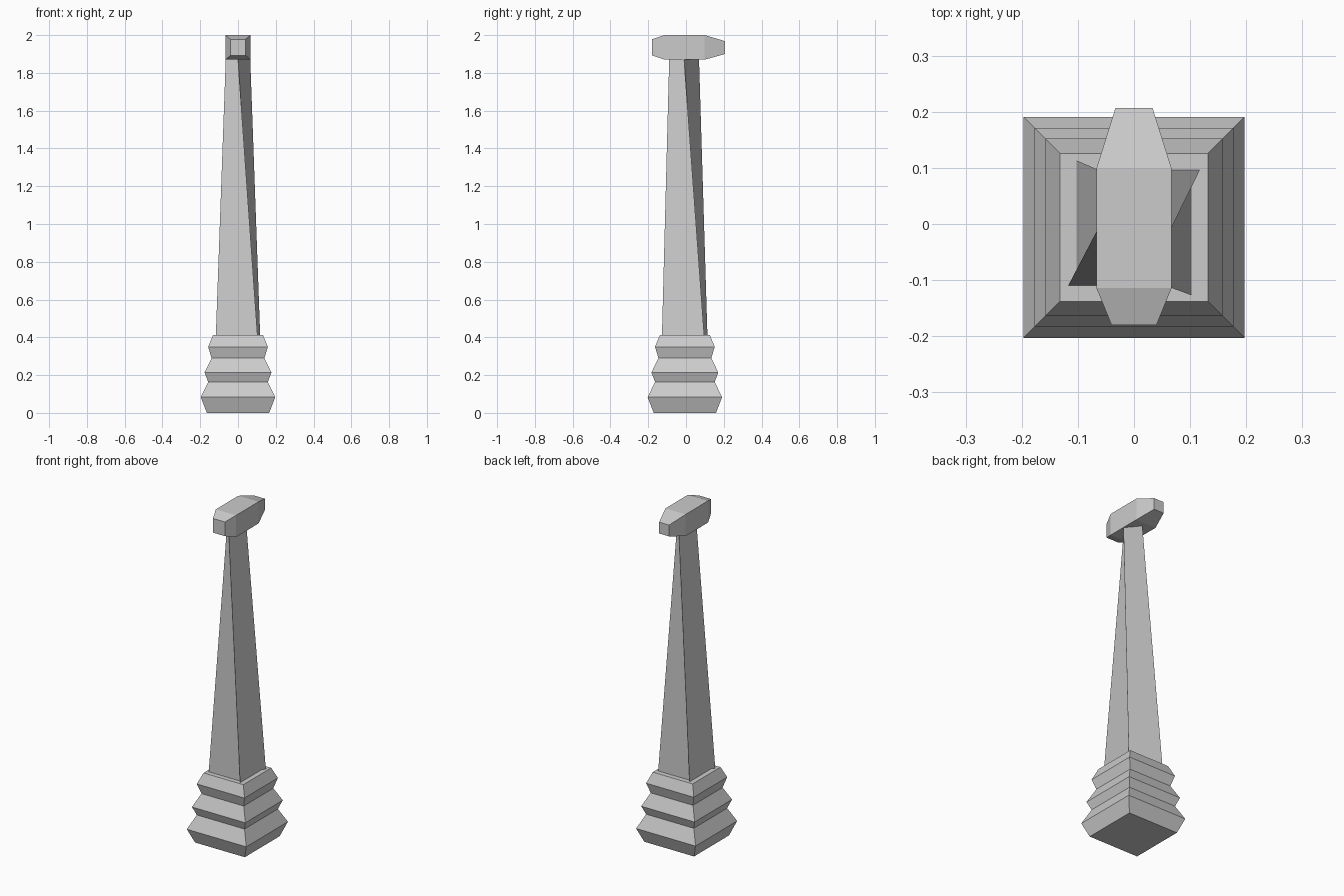
import bpy

if "Cube" in bpy.data.objects:
    bpy.data.objects.remove(bpy.data.objects["Cube"])

CY = -0.006  # shared y centre of base and shaft


def loft(name, rings):
    """Skin a list of 4-point rings with quads and close both ends."""
    verts = [p for ring in rings for p in ring]
    faces = [(3, 2, 1, 0)]
    for k in range(len(rings) - 1):
        a, b = 4 * k, 4 * k + 4
        for i in range(4):
            j = (i + 1) % 4
            faces.append((a + j, b + j, b + i, a + i))
    n = 4 * (len(rings) - 1)
    faces.append((n, n + 1, n + 2, n + 3))
    mesh = bpy.data.meshes.new(name)
    mesh.from_pydata(verts, [], faces)
    mesh.update()
    obj = bpy.data.objects.new(name, mesh)
    bpy.context.collection.objects.link(obj)
    return obj


def square(h, z):
    return [(x * h, y * h + CY, z) for x, y in ((-1, -1), (1, -1), (1, 1), (-1, 1))]


def end_section(y, hx, z0, z1):
    return [(hx, y, z0), (-hx, y, z0), (-hx, y, z1), (hx, y, z1)][::-1]


# stepped square base: three tiers with bulging sides
profile = [(0.165, 0), (0.197, 0.083), (0.158, 0.164), (0.177, 0.214),
           (0.14, 0.29), (0.158, 0.35), (0.132, 0.413)]
loft("stepped_base", [square(h, z) for h, z in profile])

# tapered shaft twisting an eighth turn from a square to a diamond
rx, ry, top, cy = 0.065, 0.079, 1.87, -0.01
diamond = [(-rx, cy, top), (0, cy - ry, top), (rx, cy, top), (0, cy + ry, top)]
loft("twisted_shaft", [square(0.132, 0), diamond])

# long head with narrowing front and back ends
sections = [(0.207, 0.033, 1.90, 1.968), (0.099, 0.067, 1.87, 2.0),
            (-0.114, 0.067, 1.87, 2.0), (-0.18, 0.04, 1.893, 1.978)]
loft("head_block", [end_section(*s) for s in reversed(sections)])

# make the normals of every part face outward
import bmesh
for obj in bpy.context.collection.objects:
    bm = bmesh.new()
    bm.from_mesh(obj.data)
    bmesh.ops.recalc_face_normals(bm, faces=bm.faces)
    bm.to_mesh(obj.data)
    bm.free()
